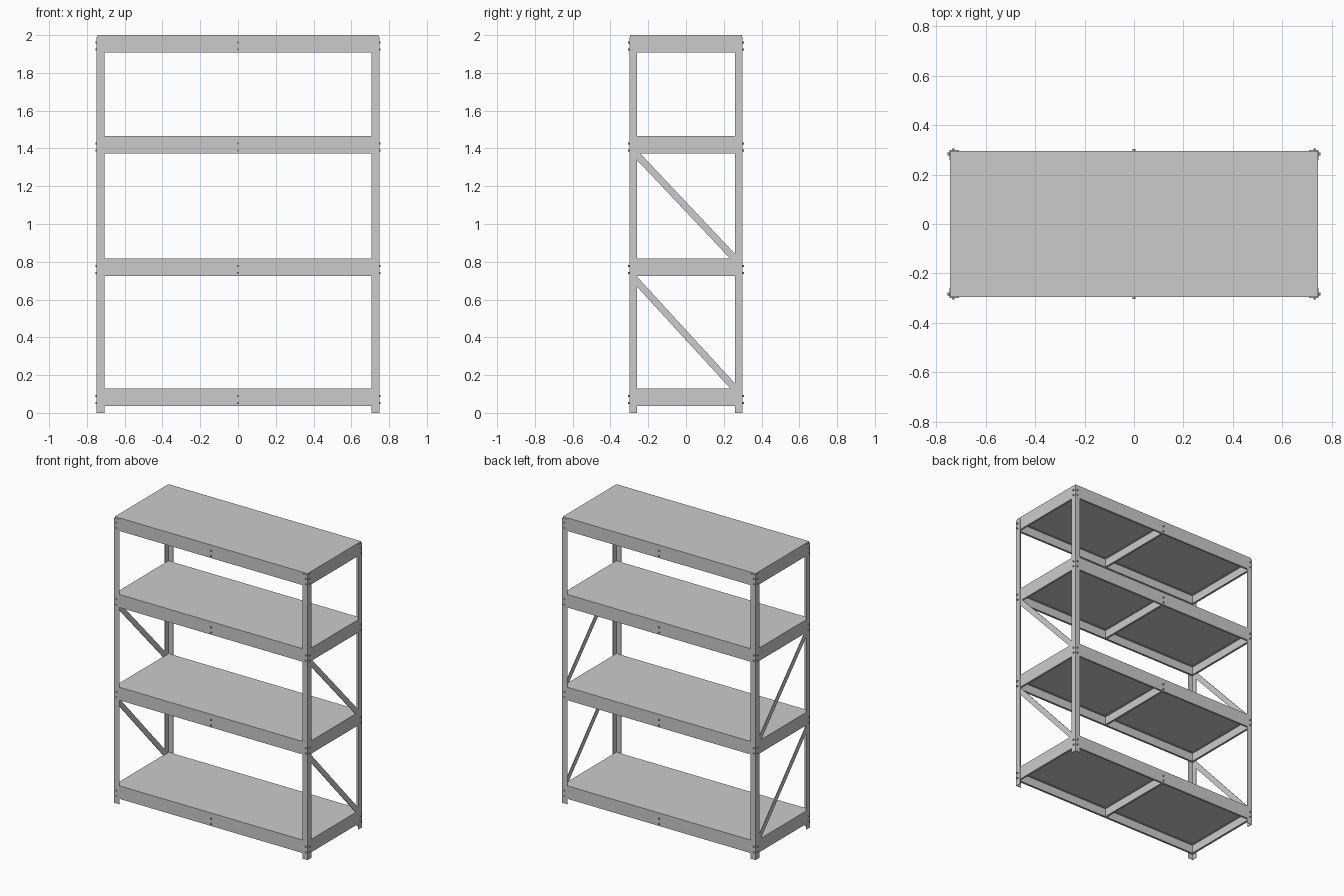
import bpy, bmesh, math
from mathutils import Matrix, Vector

if "Cube" in bpy.data.objects:
    bpy.data.objects.remove(bpy.data.objects["Cube"])

X, Y = 0.748, 0.299          # outer faces of the posts
T = 0.003                    # sheet metal thickness
POST = 0.04                  # post flange width
BEAM_H, PANEL_H = 0.07, 0.021
LEVELS = [0.037, 0.726, 1.374, 2.0 - BEAM_H - PANEL_H]


def finish(bm, name):
    bmesh.ops.recalc_face_normals(bm, faces=bm.faces)
    me = bpy.data.meshes.new(name)
    bm.to_mesh(me)
    bm.free()
    ob = bpy.data.objects.new(name, me)
    bpy.context.collection.objects.link(ob)
    return ob


def prism(name, profile, origin, u, v, sweep):
    """Sweep a 2D profile, drawn on axes u and v at origin, along a vector."""
    o, u, v = Vector(origin), Vector(u), Vector(v)
    bm = bmesh.new()
    face = bm.faces.new([bm.verts.new(o + u * a + v * b) for a, b in profile])
    ext = bmesh.ops.extrude_face_region(bm, geom=[face])
    moved = [g for g in ext["geom"] if isinstance(g, bmesh.types.BMVert)]
    bmesh.ops.translate(bm, vec=Vector(sweep), verts=moved)
    return finish(bm, name)


def box(name, centre, size):
    bm = bmesh.new()
    bmesh.ops.create_cube(bm, size=1, matrix=Matrix.Translation(centre)
                          @ Matrix.Diagonal((*size, 1)))
    return finish(bm, name)


# Angle section for posts, channel section for beams
ANGLE = [(0, 0), (POST, 0), (POST, T), (T, T), (T, POST), (0, POST)]
LIP = 0.014
CHANNEL = [(0, 0), (LIP, 0), (LIP, T), (T, T), (T, BEAM_H - T),
           (LIP, BEAM_H - T), (LIP, BEAM_H), (0, BEAM_H)]

# Corner posts
for sx in (-1, 1):
    for sy in (-1, 1):
        prism("corner_post", ANGLE, (sx * X, sy * Y, 0),
              (-sx, 0, 0), (0, -sy, 0), (0, 0, 1.99))

# Shelves: panel, perimeter beams and middle cross beam
bx, by = X - T, Y - T
for z in LEVELS:
    box("shelf_panel", (0, 0, z + BEAM_H + PANEL_H / 2), (2 * bx, 2 * by, PANEL_H))
    for s in (-1, 1):
        prism("long_beam", CHANNEL, (-bx, s * by, z),
              (0, -s, 0), (0, 0, 1), (2 * bx, 0, 0))
        prism("side_beam", CHANNEL, (s * bx, -by + T, z),
              (-s, 0, 0), (0, 0, 1), (0, 2 * (by - T), 0))
    prism("cross_beam", CHANNEL, (-LIP / 2, -by + T, z),
          (1, 0, 0), (0, 0, 1), (0, 2 * (by - T), 0))

# Diagonal braces on both ends
for s in (-1, 1):
    for z0, z1 in ((1.387, 0.794), (0.717, 0.107)):
        a, b = Vector((s * bx, -0.28, z0)), Vector((s * bx, 0.28, z1))
        d = (b - a).normalized()
        n = Vector((0, -d.z, d.y))
        w = 0.018
        prism("diagonal_brace", [(0, -w), (0.004, -w), (0.004, w), (0, w)],
              a, (-s, 0, 0), n, b - a)

# Hexagonal bolt heads at every joint
bolts = bmesh.new()


def bolt(pos, axis):
    rot = Vector((0, 0, 1)).rotation_difference(Vector(axis)).to_matrix().to_4x4()
    bmesh.ops.create_cone(bolts, cap_ends=True, segments=6, radius1=0.006,
                          radius2=0.006, depth=0.008,
                          matrix=Matrix.Translation(pos) @ rot)


for z in LEVELS:
    for dz in (0.015, 0.052):
        for sy in (-1, 1):
            bolt((0, sy * (by + 0.004), z + dz), (0, sy, 0))
            for sx in (-1, 1):
                bolt((sx * (X - 0.016), sy * (Y + 0.003), z + dz), (0, sy, 0))
                bolt((sx * (X + 0.003), sy * (Y - 0.016), z + dz), (sx, 0, 0))
finish(bolts, "bolt_heads")
